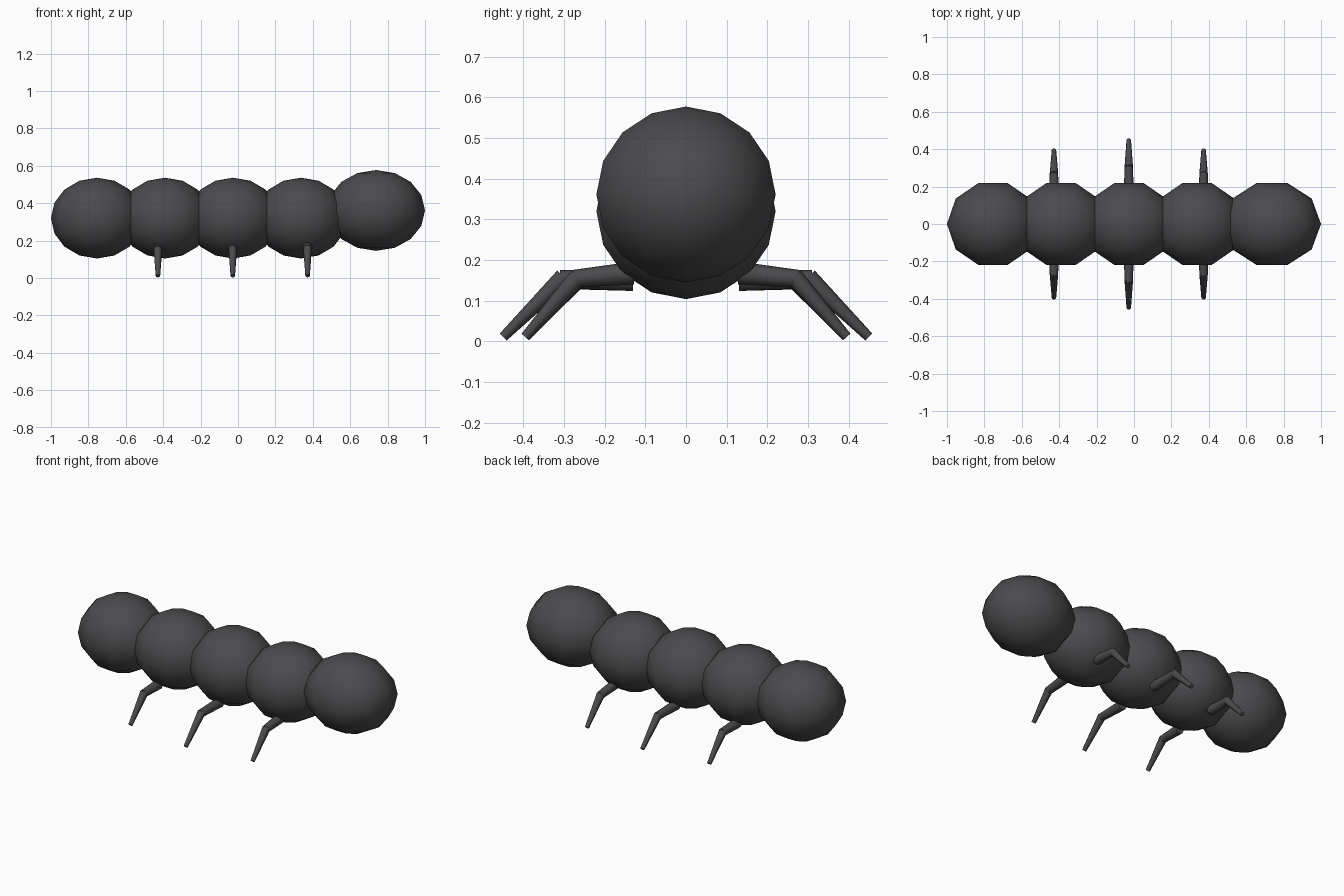
import bpy, bmesh, math
from mathutils import Matrix, Vector

if "Cube" in bpy.data.objects:
    bpy.data.objects.remove(bpy.data.objects["Cube"])

dark = bpy.data.materials.new("dark_shell")
dark.diffuse_color = (0.07, 0.07, 0.075, 1)
dark.use_nodes = True
dark.node_tree.nodes["Principled BSDF"].inputs["Base Color"].default_value = dark.diffuse_color


def finish(name, bm):
    me = bpy.data.meshes.new(name)
    bm.normal_update()
    bm.to_mesh(me)
    bm.free()
    me.materials.append(dark)
    ob = bpy.data.objects.new(name, me)
    bpy.context.collection.objects.link(ob)
    bpy.ops.object.select_all(action='DESELECT')
    ob.select_set(True)
    bpy.context.view_layer.objects.active = ob
    bpy.ops.object.shade_smooth_by_angle(angle=math.radians(50))
    return ob


def ball(name, x, z, rx):
    # ten-sided, eight-ring ball with corners on the x axis
    bm = bmesh.new()
    m = (Matrix.Translation((x, 0, z)) @ Matrix.Diagonal((rx, 0.2315, 0.216, 1))
         @ Matrix.Rotation(math.pi / 2, 4, 'Z'))
    bmesh.ops.create_uvsphere(bm, u_segments=10, v_segments=8, radius=1, matrix=m)
    finish(name, bm)


def tube(bm, a, b, r1, r2):
    # tapered eight-sided tube from a to b
    a, b = Vector(a), Vector(b)
    d = b - a
    m = Matrix.Translation((a + b) / 2) @ d.to_track_quat('Z', 'Y').to_matrix().to_4x4()
    bmesh.ops.create_cone(bm, cap_ends=True, segments=8, radius1=r1, radius2=r2,
                          depth=d.length, matrix=m)


# body segments and head
for i, x in enumerate((-0.754, -0.39, -0.027, 0.337)):
    ball(f"body_segment_{i + 1}", x, 0.32, 0.246)
ball("head", 0.738, 0.361, 0.262)

# three pairs of bent legs: x, hip z, knee (y, z), foot y
legs = {
    "rear_leg": (-0.428, 0.152, (0.27, 0.15), 0.395),
    "middle_leg": (-0.028, 0.152, (0.305, 0.153), 0.449),
    "front_leg": (0.372, 0.168, (0.27, 0.154), 0.395),
}
for name, (x, hip_z, (ky, kz), fy) in legs.items():
    for side, s in (("near", -1), ("far", 1)):
        bm = bmesh.new()
        tube(bm, (x, s * 0.13, hip_z), (x, s * (ky + 0.005), kz), 0.028, 0.022)
        tube(bm, (x, s * (ky - 0.005), kz + 0.005), (x, s * fy, 0.011), 0.023, 0.012)
        finish(f"{side}_{name}", bm)
